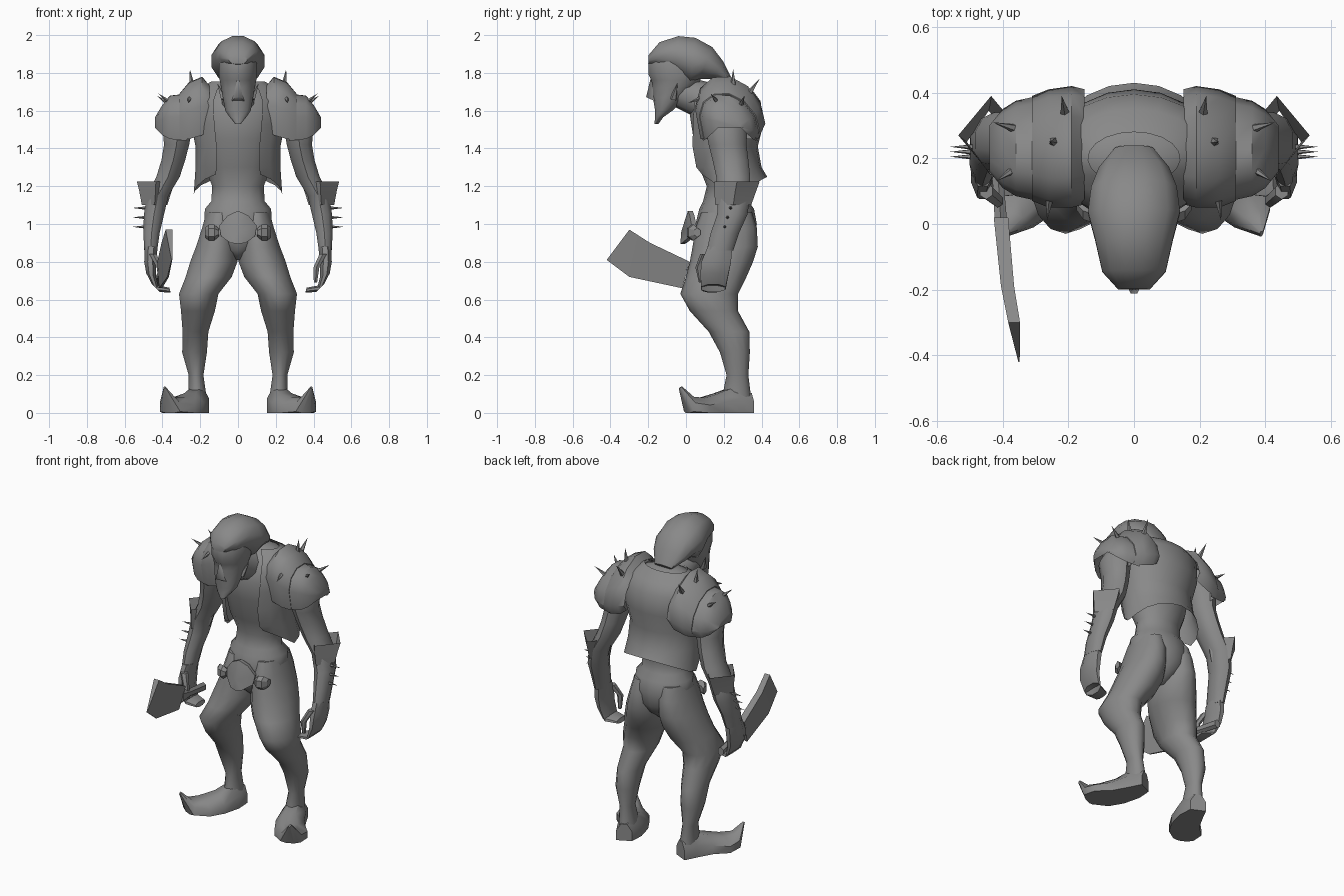
import bpy, bmesh, math
from mathutils import Vector as V

GREY = bpy.data.materials.new("plain_grey")
GREY.diffuse_color = (0.25, 0.25, 0.25, 1)


def finish(name, bm, mirror=False, angle=45):
    bmesh.ops.recalc_face_normals(bm, faces=bm.faces)
    me = bpy.data.meshes.new(name)
    bm.to_mesh(me)
    bm.free()
    ob = bpy.data.objects.new(name, me)
    bpy.context.collection.objects.link(ob)
    me.materials.append(GREY)
    bpy.ops.object.select_all(action='DESELECT')
    ob.select_set(True)
    bpy.context.view_layer.objects.active = ob
    bpy.ops.object.shade_smooth_by_angle(angle=math.radians(angle))
    if mirror:
        ob.modifiers.new("mirror", 'MIRROR').use_mirror_merge = False
    return ob


def skin(bm, rings, closed=True, caps=True):
    rows = [[bm.verts.new(p) for p in r] for r in rings]
    n = len(rows[0])
    for a, b in zip(rows, rows[1:]):
        for i in range(n if closed else n - 1):
            j = (i + 1) % n
            bm.faces.new((a[i], a[j], b[j], b[i]))
    if caps:
        bm.faces.new(rows[0])
        bm.faces.new(rows[-1])
    return rows


def loft(name, sections, n=10, mirror=False, angle=45, floor=False, caps=True):
    """Sections are (centre, half axis u, half axis v)."""
    rings = []
    for c, u, v in sections:
        ring = []
        for i in range(n):
            t = math.tau * (i + 0.5) / n
            p = V(c) + V(u) * math.cos(t) + V(v) * math.sin(t)
            if floor:
                p.z = max(p.z, 0)
            ring.append(p)
        rings.append(ring)
    bm = bmesh.new()
    skin(bm, rings, caps=caps)
    return finish(name, bm, mirror, angle)


def stack(name, rows, **kw):
    """Horizontal rings: z, centre x, half width, front y, back y."""
    return loft(name, [((cx, (f + b) / 2, z), (rx, 0, 0), (0, (b - f) / 2, 0))
                       for z, cx, rx, f, b in rows], **kw)


def spikes(name, pairs, r, sides=5):
    bm = bmesh.new()
    for base, tip in pairs:
        base, tip = V(base), V(tip)
        d = (tip - base).normalized()
        base -= d * 0.03
        a = d.orthogonal().normalized()
        b = d.cross(a)
        ring = [bm.verts.new(base + r * (a * math.cos(math.tau * i / sides) + b * math.sin(math.tau * i / sides)))
                for i in range(sides)]
        top = bm.verts.new(tip)
        bm.faces.new(ring)
        for i in range(sides):
            bm.faces.new((ring[i], ring[(i + 1) % sides], top))
    finish(name, bm, True, 30)


# Torso and pelvis
stack("torso", [
    (0.81, 0, .03, .13, .26), (0.86, 0, .09, .07, .33), (0.92, 0, .16, .055, .365), (1.0, 0, .183, .05, .375),
    (1.08, 0, .18, .07, .36), (1.12, 0, .145, .09, .33), (1.20, 0, .14, .11, .32),
    (1.30, 0, .18, .07, .345), (1.45, 0, .21, .04, .36), (1.58, 0, .25, .02, .385),
    (1.67, 0, .23, .06, .365), (1.73, 0, .15, .10, .30), (1.755, 0, .08, .15, .25)], n=14, angle=60)

# Vest, open at the front, with hanging front corners
rings = []
for z, rx, f, b in [(1.15, .235, .06, .43), (1.30, .225, .03, .40), (1.41, .225, .01, .38), (1.53, .25, .01, .41),
                    (1.65, .26, .02, .395), (1.71, .22, .07, .35), (1.755, .14, .12, .28)]:
    ring = []
    for i in range(17):
        t = math.radians(-60 + 300 * i / 16)
        s = math.sin(t)
        ring.append((rx * math.cos(t), (f + b) / 2 + (b - f) / 2 * s,
                     z + ((0.10 * s if s > 0 else -.13 * s) if z < 1.2 else 0)))
    rings.append(ring)
bm = bmesh.new()
skin(bm, rings, closed=False, caps=False)
finish("vest", bm, angle=60)

# Neck, face, nose and ears
loft("neck", [((0, -.03, 1.70), (.075, 0, 0), (0, .03, .08)), ((0, .08, 1.66), (.09, 0, 0), (0, .04, .09)),
              ((0, .22, 1.62), (.15, 0, 0), (0, .06, .11))])
stack("face", [
    (1.53, 0, .015, -.167, -.145), (1.565, 0, .045, -.165, -.12), (1.60, 0, .07, -.165, -.07),
    (1.67, 0, .083, -.178, 0), (1.72, 0, .092, -.18, .05), (1.76, 0, .10, -.187, .08),
    (1.79, 0, .105, -.203, .09), (1.87, 0, .105, -.203, .10), (1.93, 0, .08, -.165, .06),
    (1.96, 0, .04, -.11, .04)], n=12, angle=60)
bm = bmesh.new()
p = [bm.verts.new(c) for c in [(0, -.185, 1.78), (-.034, -.165, 1.65), (.034, -.165, 1.65),
                               (-.01, -.211, 1.672), (.01, -.211, 1.672)]]
for f in [(0, 1, 3), (0, 3, 4), (0, 4, 2), (1, 2, 4, 3), (0, 2, 1)]:
    bm.faces.new([p[i] for i in f])
finish("nose", bm, angle=80)
spikes("ear", [((.085, -.06, 1.69), (.11, -.045, 1.745))], .02)

# Swept back hair: top y/z, bottom y/z, half width
hair = [(-.198, 1.895, -.20, 1.845, .05), (-.14, 1.965, -.15, 1.825, .10), (-.04, 1.998, -.06, 1.79, .122),
        (.05, 1.99, .02, 1.735, .145), (.14, 1.94, .07, 1.765, .135), (.20, 1.86, .13, 1.765, .11),
        (.24, 1.775, .22, 1.75, .06)]
loft("hair", [((0, (a + c) / 2, (b + d) / 2), (w, 0, 0), (0, (a - c) / 2, (b - d) / 2))
              for a, b, c, d, w in hair], n=12)

# Shoulder plates: x, centre y, half depth, top z, bottom z
for name, rows in [
    ("inner_shoulder_plate", [(.15, .235, .175, 1.73, 1.50), (.19, .235, .185, 1.78, 1.47),
                              (.26, .23, .18, 1.75, 1.45), (.31, .23, .16, 1.69, 1.45)]),
    ("outer_shoulder_plate", [(.27, .23, .165, 1.69, 1.44), (.36, .23, .145, 1.68, 1.45),
                              (.40, .23, .12, 1.63, 1.47), (.44, .23, .07, 1.56, 1.51)])]:
    rings = []
    for x, cy, ry, zt, zb in rows:
        zc = zb + (zt - zb) * .35
        ring = [(x, cy - ry * .85, zb)]
        for i in range(7):
            t = math.pi * i / 6
            dy = -ry * math.cos(t)
            ring.append((x, cy + dy, zc + (zt - zc) * math.sin(t) - .25 * dy))
        rings.append(ring + [(x, cy + ry * .85, zb)])
    bm = bmesh.new()
    rows = skin(bm, rings, closed=False, caps=False)
    bm.faces.new(rows[-1])
    finish(name, bm, True, 40)
spikes("shoulder_spike", [
    ((.255, .09, 1.67), (.265, .01, 1.64)), ((.245, .25, 1.74), (.255, .25, 1.82)),
    ((.21, .34, 1.70), (.22, .39, 1.77)), ((.36, .29, 1.63), (.43, .31, 1.68)),
    ((.36, .17, 1.64), (.42, .13, 1.69))], .02)

# Arms, cuffs and hands
stack("arm", [
    (1.64, .27, .07, .13, .31), (1.52, .32, .085, .10, .32), (1.42, .325, .07, .12, .32),
    (1.34, .342, .066, .14, .33), (1.25, .37, .065, .16, .34), (1.15, .425, .06, .17, .34),
    (1.05, .445, .056, .165, .325), (0.95, .458, .045, .13, .28), (0.86, .462, .036, .11, .25)], mirror=True)
loft("cuff", [((cx, cy, z), (a * .707, b * .707, 0), (-a * .707, b * .707, 0)) for z, cx, cy, a, b in
              [(1.225, .435, .27, .10, .12), (1.17, .437, .26, .085, .11), (1.10, .442, .25, .067, .095)]],
     n=4, mirror=True, angle=35, caps=False)
spikes("forearm_spike", [((.50, .235, 1.085), (.56, .235, 1.085)), ((.50, .22, 1.035), (.56, .22, 1.035)),
                         ((.50, .205, .985), (.56, .205, .985))], .012)
loft("hand", [((.46, .18, .88), (.038, 0, 0), (0, .07, 0)), ((.465, .16, .80), (.034, 0, 0), (0, .085, 0)),
              ((.46, .15, .73), (.028, 0, .01), (0, .08, 0)), ((.435, .145, .66), (.022, 0, .022), (0, .07, 0)),
              ((.36, .135, .65), (.004, 0, .014), (0, .05, 0))], n=8, mirror=True)
loft("thumb", [((.45, .10, .84), (.022, 0, 0), (0, .025, 0)), ((.415, .07, .77), (.018, 0, 0), (0, .02, 0)),
               ((.41, .08, .69), (.01, 0, 0), (0, .012, 0))], n=6, mirror=True)

# Legs and curled shoes
stack("leg", [
    (1.06, .095, .075, .08, .35), (0.98, .10, .092, .05, .375), (0.88, .113, .112, .035, .38),
    (0.80, .128, .128, .02, .355), (0.72, .155, .125, .0, .32), (0.63, .208, .107, -.03, .275),
    (0.54, .212, .092, .02, .275), (0.43, .225, .070, .12, .335), (0.32, .23, .067, .18, .338),
    (0.20, .222, .040, .215, .33), (0.08, .215, .05, .19, .345)], n=14, mirror=True, angle=60)
side = V((.9, .43, 0))
loft("shoe", [((.20, .34, .03), side * .05, (0, 0, .08)), ((.215, .26, .03), side * .075, (0, 0, .12)),
              ((.255, .16, .02), side * .09, (0, 0, .09)), ((.315, .085, .015), side * .105, (0, 0, .07)),
              ((.36, .02, .03), side * .065, (0, .012, .06)), ((.388, -.03, .135), side * .006, (0, .008, .006))],
     n=8, mirror=True, angle=50, floor=True)

# Belt buckle and side studs
bm = bmesh.new()
edge = [(0, .01, 1.07), (.055, .02, 1.045), (.10, .03, .99), (.09, .02, .935), (.04, -.02, .90), (0, -.03, .895),
        (-.04, -.02, .90), (-.09, .02, .935), (-.10, .03, .99), (-.055, .02, 1.045)]
front = [bm.verts.new(c) for c in edge]
back = [bm.verts.new((x * .9, y + .025, z)) for x, y, z in edge]
peak = bm.verts.new((0, -.025, .96))
rear = bm.verts.new((0, .04, .97))
for i in range(10):
    j = (i + 1) % 10
    bm.faces.new((front[i], front[j], peak))
    bm.faces.new((front[i], back[i], back[j], front[j]))
    bm.faces.new((back[j], back[i], rear))
finish("belt_buckle", bm, angle=35)
loft("belt_stud", [((.10, .035, .955), (0, .02, 0), (0, 0, .02)), ((.125, .03, .955), (0, .03, 0), (0, 0, .042)),
                   ((.155, .04, .955), (0, .03, 0), (0, 0, .042)), ((.175, .06, .955), (0, .02, 0), (0, 0, .025))],
     n=6, mirror=True, angle=30)

# Cleaver blade: y, z, spine x and half thickness
bm = bmesh.new()
outline = [(.02, .80, -.405, .022), (-.19, .90, -.385, .02), (-.30, .97, -.365, .018), (-.42, .81, -.35, .002),
           (-.30, .72, -.37, .004), (-.02, .66, -.41, .008)]
left, right = [[bm.verts.new((x + s * w, y, z)) for y, z, x, w in outline] for s in (-1, 1)]
for f in [(0, 1, 4, 5), (1, 2, 4), (2, 3, 4)]:
    bm.faces.new([left[i] for i in f])
    bm.faces.new([right[i] for i in f])
for i in range(6):
    j = (i + 1) % 6
    bm.faces.new((left[i], left[j], right[j], right[i]))
finish("cleaver_blade", bm, angle=30)
loft("cleaver_handle", [((-.405, 0, .735), (.022, 0, 0), (0, 0, .045)), ((-.41, .08, .725), (.02, 0, 0), (0, 0, .025)),
                        ((-.42, .25, .70), (.022, 0, 0), (0, 0, .028))], n=6)
